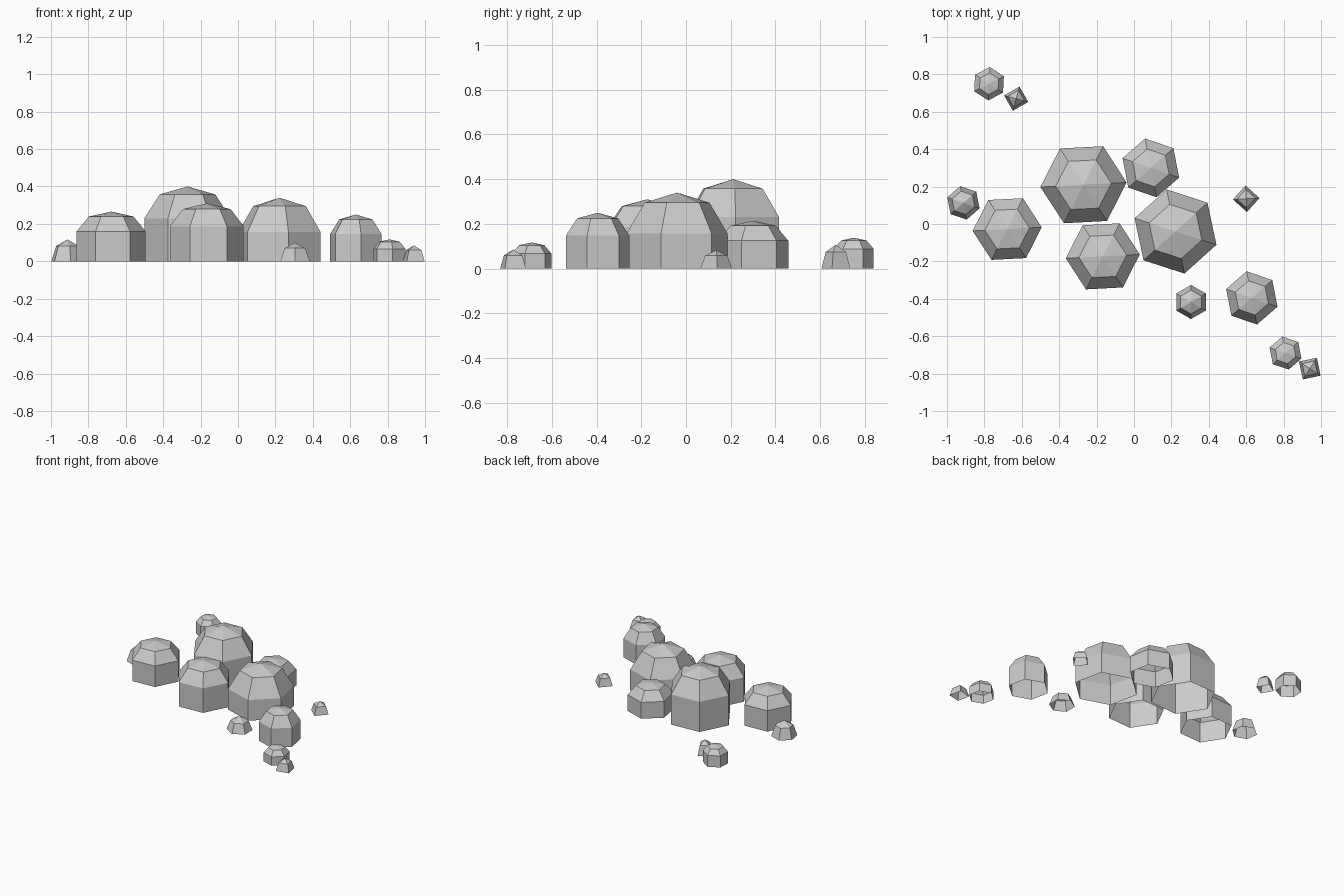
import bpy, bmesh
from math import cos, sin, radians

if "Cube" in bpy.data.objects:
    bpy.data.objects.remove(bpy.data.objects["Cube"])


def mound(name, x, y, sides, angle, rings, top):
    """Open-bottomed faceted dome: stacked (radius, z) rings closed by an apex fan."""
    bm = bmesh.new()
    loops = []
    for r, z in rings:
        loops.append([bm.verts.new((r * cos(radians(angle + 360 * i / sides)),
                                    r * sin(radians(angle + 360 * i / sides)), z))
                      for i in range(sides)])
    for lo, hi in zip(loops, loops[1:]):
        for i in range(sides):
            j = (i + 1) % sides
            bm.faces.new((lo[i], lo[j], hi[j], hi[i]))
    apex = bm.verts.new((0, 0, top))
    for i in range(sides):
        bm.faces.new((loops[-1][i], loops[-1][(i + 1) % sides], apex))
    mesh = bpy.data.meshes.new(name)
    bm.to_mesh(mesh)
    bm.free()
    obj = bpy.data.objects.new(name, mesh)
    obj.location = (x, y, 0)
    bpy.context.collection.objects.link(obj)


# Walled mounds: x, y, radius, angle, wall height, total height
walled = [
    (-0.27, 0.21, 0.231, 3, 0.23, 0.40),
    (0.222, -0.04, 0.23, 42, 0.158, 0.34),
    (-0.678, -0.027, 0.185, 3, 0.16, 0.266),
    (-0.167, -0.173, 0.198, 3, 0.187, 0.31),
    (0.09, 0.30, 0.16, 41, 0.125, 0.214),
    (0.63, -0.395, 0.145, 41, 0.147, 0.25),
    (0.81, -0.69, 0.09, 41, 0.067, 0.117),
    (-0.775, 0.75, 0.089, 27, 0.088, 0.138),
]
for n, (x, y, r, a, wall, top) in enumerate(walled, 1):
    shoulder = wall + 0.75 * (top - wall)
    mound(f"walled_mound_{n}", x, y, 6, a, [(r, 0), (r, wall), (0.645 * r, shoulder)], top)

# Low mounds without walls: x, y, radius, sides, angle, height
low = [
    (0.305, -0.417, 0.091, 6, 30, 0.10),
    (-0.912, 0.113, 0.091, 6, 41, 0.117),
    (0.60, 0.135, 0.071, 4, 3, 0.083),
    (0.94, -0.773, 0.069, 4, 57, 0.085),
    (-0.63, 0.67, 0.067, 4, 75, 0.107),
]
for n, (x, y, r, sides, a, top) in enumerate(low, 1):
    mound(f"low_mound_{n}", x, y, sides, a, [(r, 0), (0.7 * r, 0.7 * top)], top)
